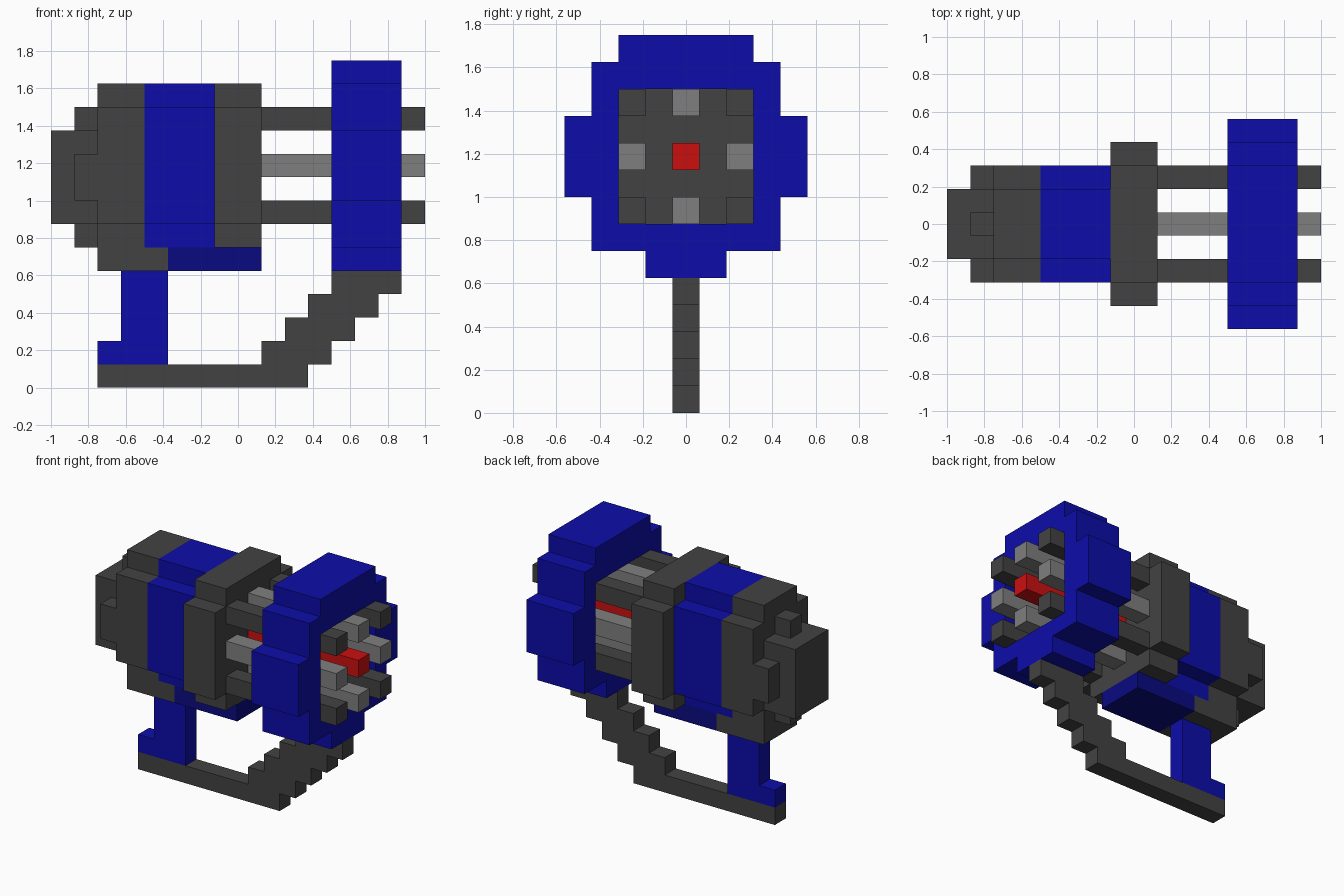
import bpy
import bmesh

U = 0.125  # one block

cube = bpy.data.objects.get("Cube")
if cube:
    bpy.data.objects.remove(cube, do_unlink=True)


def material(name, r, g, b):
    mat = bpy.data.materials.new(name)
    mat.use_nodes = True
    mat.diffuse_color = (r, g, b, 1)
    mat.node_tree.nodes["Principled BSDF"].inputs["Base Color"].default_value = (r, g, b, 1)
    return mat


dark = material("dark grey", 0.055, 0.055, 0.055)
light = material("light grey", 0.212, 0.212, 0.212)
blue = material("blue", 0.004, 0.004, 0.4)
navy = material("navy", 0.003, 0.003, 0.22)
red = material("red", 0.6, 0.005, 0.005)


def extrude(name, outline, direction, mat):
    """Extrude a closed outline (in blocks) into a solid."""
    bm = bmesh.new()
    face = bm.faces.new([bm.verts.new([c * U for c in p]) for p in outline])
    moved = bmesh.ops.extrude_face_region(bm, geom=[face])["geom"]
    bmesh.ops.translate(bm, vec=[c * U for c in direction],
                        verts=[v for v in moved if isinstance(v, bmesh.types.BMVert)])
    bmesh.ops.recalc_face_normals(bm, faces=bm.faces)
    mesh = bpy.data.meshes.new(name)
    bm.to_mesh(mesh)
    bm.free()
    mesh.materials.append(mat)
    obj = bpy.data.objects.new(name, mesh)
    bpy.context.collection.objects.link(obj)
    return obj


def section(name, x0, x1, rows, mat):
    """Stepped cross-section; rows are (bottom, top, half width), lowest first."""
    side = [(w, z) for z0, z1, w in rows for z in (z0, z1)]
    outline = side + [(-w, z) for w, z in reversed(side)]
    return extrude(name, [(x0, y, z) for y, z in outline], (x1 - x0, 0, 0), mat)


def box(name, x0, x1, z0, z1, half, mat, y=0):
    outline = [(x0, y - half, z0), (x1, y - half, z0), (x1, y - half, z1), (x0, y - half, z1)]
    return extrude(name, outline, (0, 2 * half, 0), mat)


# Main body: dark rear, blue band, wide dark collar
body_rows = [(6, 7, 1.5), (7, 12, 2.5), (12, 13, 1.5)]
section("body_rear", -6, -4, body_rows, dark)
section("body_band", -4, -1, body_rows, blue)
section("body_collar", -1, 1, [(6, 7, 2.5), (7, 12, 3.5), (12, 13, 2.5)], dark)
box("belly_rear", -6, -3, 5, 6, 1.5, dark)
box("belly_front", -3, 1, 5, 6, 1.5, navy)

# Rear cap with small lugs on all four sides
box("rear_cap", -8, -6, 7, 11, 1.5, dark)
box("rear_lug_top", -7, -6, 11, 12, 0.5, dark)
box("rear_lug_bottom", -7, -6, 6, 7, 0.5, dark)
for label, y in (("left", 2), ("right", -2)):
    box("rear_lug_" + label, -7, -6, 8, 10, 0.5, dark, y)

# Barrels: dark corners, light sides, red centre
for row in (-1, 0, 1):
    for col in (-1, 0, 1):
        steps = abs(row) + abs(col)
        z = 9 + 2 * row
        box("barrel", 1, 8, z, z + 1, 0.5, (red, light, dark)[steps], 2 * col)

# Front ring with a square opening
ring = section("front_ring", 4, 7,
               [(5, 6, 1.5), (6, 8, 3.5), (8, 11, 4.5), (11, 13, 3.5), (13, 14, 2.5)], blue)
cutter = box("ring_cutter", 3, 8, 7, 12, 2.5, blue)
cutter.hide_render = True
cutter.hide_viewport = True
cutter.display_type = 'WIRE'
hole = ring.modifiers.new("opening", 'BOOLEAN')
hole.operation = 'DIFFERENCE'
hole.solver = 'EXACT'
hole.object = cutter

# Handle with a foot
box("handle", -5, -3, 2, 5, 0.5, blue)
box("handle_foot", -6, -3, 1, 2, 0.5, blue)

# Bottom bar and stepped brace up to the ring
box("bottom_bar", -6, 3, 0, 1, 0.5, dark)
for i in range(1, 5):
    box("brace_step", i, i + 3, i, i + 1, 0.5, dark)
